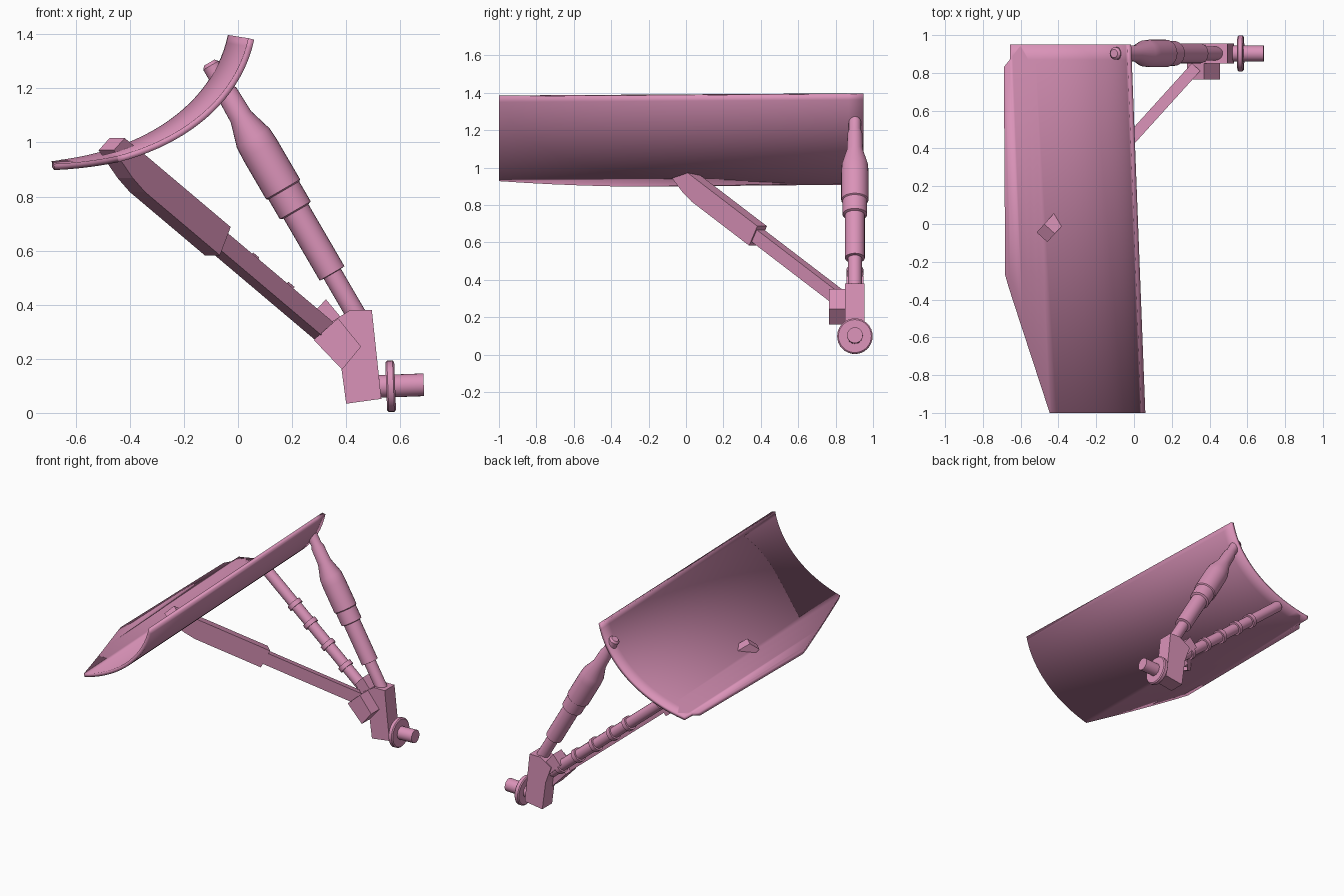
import bpy, bmesh, math
from mathutils import Vector, Matrix

if "Cube" in bpy.data.objects:
    bpy.data.objects.remove(bpy.data.objects["Cube"])

pink = bpy.data.materials.new("pink")
pink.diffuse_color = (0.70, 0.29, 0.48, 1)
pink.use_nodes = True
pink.node_tree.nodes["Principled BSDF"].inputs["Base Color"].default_value = pink.diffuse_color


def finish(name, bm, smooth=True):
    bmesh.ops.recalc_face_normals(bm, faces=bm.faces) if name != "curved_door" else None
    me = bpy.data.meshes.new(name)
    bm.to_mesh(me)
    bm.free()
    me.materials.append(pink)
    ob = bpy.data.objects.new(name, me)
    bpy.context.collection.objects.link(ob)
    if smooth:
        bpy.ops.object.select_all(action='DESELECT')
        ob.select_set(True)
        bpy.context.view_layer.objects.active = ob
        bpy.ops.object.shade_smooth_by_angle(angle=math.radians(30))
    return ob


def turned(name, start, end, profile, sides=24):
    """Lathe a (distance, radius) profile along the line start -> end."""
    start, end = Vector(start), Vector(end)
    rot = (end - start).to_track_quat('Z', 'Y')
    bm = bmesh.new()
    rings = []
    for s, r in profile:
        rings.append([bm.verts.new(start + rot @ Vector((
            r * math.cos(2 * math.pi * k / sides), r * math.sin(2 * math.pi * k / sides), s)))
            for k in range(sides)])
    for a, b in zip(rings, rings[1:]):
        for k in range(sides):
            j = (k + 1) % sides
            bm.faces.new((a[k], a[j], b[j], b[k]))
    bm.faces.new(rings[0])
    bm.faces.new(rings[-1])
    return finish(name, bm)


def prism(name, outline, origin, u, v, w, half):
    """Extrude a flat outline in the u, v plane by +-half along w."""
    origin, u, v, w = map(Vector, (origin, u, v, w))
    bm = bmesh.new()
    sides = [[bm.verts.new(origin + u * a + v * b + w * h) for a, b in outline] for h in (-half, half)]
    n = len(outline)
    for k in range(n):
        j = (k + 1) % n
        bm.faces.new((sides[0][k], sides[0][j], sides[1][j], sides[1][k]))
    for s in sides:
        bm.faces.new(s)
    return finish(name, bm, False)


# curved door: bezier section, skewed along its length, corners trimmed
bm = bmesh.new()
P = [Vector(p) for p in ((-0.75, 0.89), (-0.3, 0.89), (0.0, 1.10), (0.06, 1.38))]
rows = []
N = 28
for y, dx, dz in ((-1, 0, 0), (0.95, -0.075, 0.012)):
    row = []
    for i in range(N + 1):
        t = i / N
        p = P[0]*(1-t)**3 + P[1]*3*t*(1-t)**2 + P[2]*3*t*t*(1-t) + P[3]*t**3
        row.append(bm.verts.new((p.x + dx, y, p.y + dz)))
    rows.append(row)
for i in range(N):
    bm.faces.new((rows[0][i], rows[0][i+1], rows[1][i+1], rows[1][i]))
trim = [(-0.44, -1), (-0.66, -0.34), (-0.68, -0.27), (-0.687, 0.83), (-0.655, 0.87), (-0.655, 0.95)]
for (x0, y0), (x1, y1) in zip(trim, trim[1:]):
    if y0 == 0.87:
        continue
    bmesh.ops.bisect_plane(bm, geom=bm.verts[:] + bm.edges[:] + bm.faces[:],
                           plane_co=(x0, y0, 0), plane_no=(-(y1 - y0), x1 - x0, 0),
                           clear_outer=True) if y0 != 0.83 else None
# rear corner notch
geom = bm.verts[:] + bm.edges[:] + bm.faces[:]
bmesh.ops.bisect_plane(bm, geom=geom, plane_co=(0, 0.87, 0), plane_no=(0, 1, 0))
geom = bm.verts[:] + bm.edges[:] + bm.faces[:]
bmesh.ops.bisect_plane(bm, geom=geom, plane_co=(-0.655, 0, 0), plane_no=(1, 0, 0))
gone = [f for f in bm.faces if f.calc_center_median().y > 0.87 and f.calc_center_median().x < -0.655]
bmesh.ops.delete(bm, geom=gone, context='FACES')
geom = bm.verts[:] + bm.edges[:] + bm.faces[:]
bmesh.ops.bisect_plane(bm, geom=geom, plane_co=(-0.687, 0.83, 0), plane_no=(-0.04, 0.032, 0))
gone = [f for f in bm.faces if f.calc_center_median().x < -0.655
        and (f.calc_center_median() - Vector((-0.687, 0.83, 0))).dot(Vector((-0.04, 0.032, 0))) > 1e-5]
bmesh.ops.delete(bm, geom=gone, context='FACES')
door = finish("curved_door", bm)
sol = door.modifiers.new("thickness", 'SOLIDIFY')
sol.thickness = 0.023
sol.offset = 1

Y = 0.903
# main shock strut
turned("main_strut", (-0.10, Y, 1.285), (0.456, Y, 0.33), [
    (-0.012, 0.022), (0, 0.033), (0.10, 0.033), (0.12, 0.04), (0.22, 0.043), (0.31, 0.07),
    (0.36, 0.073), (0.53, 0.073), (0.535, 0.066), (0.62, 0.066), (0.625, 0.053),
    (0.89, 0.053), (0.892, 0.037), (1.10, 0.037)])

# lower side strut with collars
prof = [(-0.005, 0.022), (0.01, 0.035)]
for s in (0.30, 0.45, 0.62, 0.79, 0.96):
    prof += [(s, 0.035), (s, 0.046), (s + 0.03, 0.046), (s + 0.03, 0.035)]
turned("side_strut", (-0.45, Y, 0.955), (0.36, Y, 0.28), prof + [(1.06, 0.035)])

# diagonal drag brace: chisel-ended sleeve and inner bar
d = Vector((0.584, 0.645, -0.493)).normalized()
h = Vector((0.741, -0.671, 0)).normalized()
v = h.cross(d)
if v.z < 0:
    v = -v
joint = (-0.075, 0.385, 0.635)
prism("brace_sleeve", [(0, 0.06), (0, -0.06), (-0.475, -0.06), (-0.56, -0.048), (-0.70, -0.01), (-0.67, 0.058), (-0.60, 0.06)],
      joint, d, v, h, 0.038)
prism("brace_bar", [(-0.05, 0.037), (-0.05, -0.037), (0.67, -0.037), (0.67, 0.037)], joint, d, v, h, 0.03)

# lug joining the brace to the knuckle
X, Z, YA = (1, 0, 0), (0, 0, 1), (0, 1, 0)
prism("brace_lug", [(0.28, 0.27), (0.37, 0.35), (0.455, 0.245), (0.385, 0.16)], (0, 0.82, 0), X, Z, YA, 0.055)

# knuckle block and strut socket
prism("knuckle", [(0.415, 0.38), (0.495, 0.38), (0.53, 0.052), (0.40, 0.034), (0.375, 0.22), (0.335, 0.33)],
      (0, Y, 0), X, Z, YA, 0.052)
prism("side_strut_socket", [(0.27, 0.36), (0.325, 0.42), (0.40, 0.33), (0.35, 0.28)], (0, Y, 0), X, Z, YA, 0.045)

# wheel axle and brake disc
turned("axle", (0.50, Y, 0.097), (0.687, Y, 0.104), [(0, 0.042), (0.187, 0.042)])
turned("brake_disc", (0.548, Y, 0.098), (0.582, Y, 0.0993), [(0, 0.088), (0.006, 0.095), (0.027, 0.095), (0.033, 0.088)], 32)
